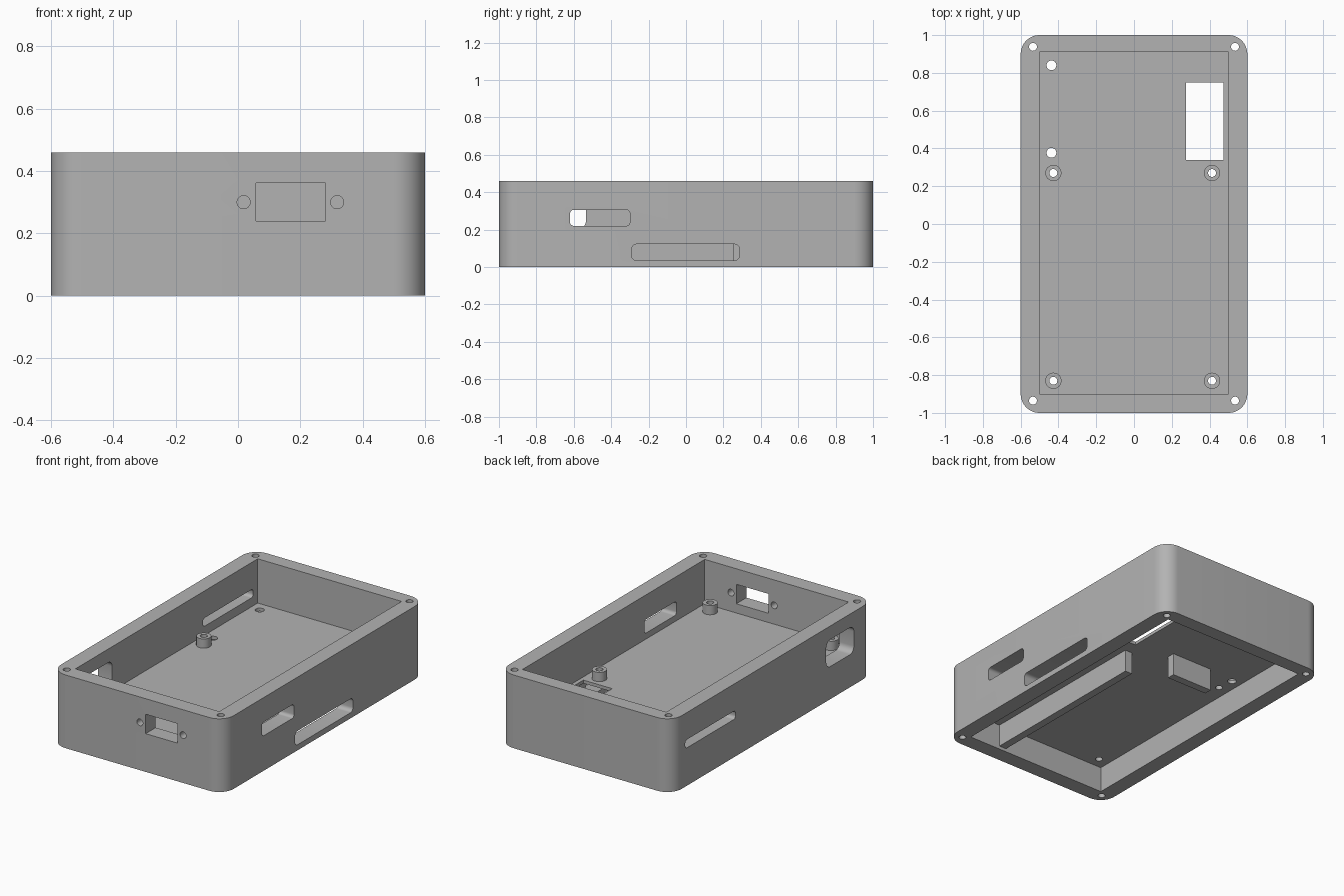
import bpy, bmesh
from math import cos, sin, pi

if "Cube" in bpy.data.objects:
    bpy.data.objects.remove(bpy.data.objects["Cube"], do_unlink=True)

grey = bpy.data.materials.new("plain_grey")
grey.use_nodes = True
grey.diffuse_color = (0.45, 0.45, 0.45, 1)
grey.node_tree.nodes["Principled BSDF"].inputs["Base Color"].default_value = grey.diffuse_color

AXES = {"x": lambda u, v, w: (w, u, v),
        "y": lambda u, v, w: (u, w, v),
        "z": lambda u, v, w: (u, v, w)}


def prism(name, axis, u, v, w, radius=0, steps=8):
    """Rounded rectangle over ranges u and v, extruded along axis over range w."""
    pts = []
    corners = [(u[1], v[1], -1, -1), (u[0], v[1], 1, -1),
               (u[0], v[0], 1, 1), (u[1], v[0], -1, 1)]
    for k, (cu, cv, su, sv) in enumerate(corners):
        if not radius:
            pts.append((cu, cv))
            continue
        for i in range(steps + 1):
            a = (k + i / steps) * pi / 2
            pts.append((cu + su * radius + radius * cos(a),
                        cv + sv * radius + radius * sin(a)))
    bm = bmesh.new()
    low, high = [[bm.verts.new(AXES[axis](a, b, h)) for a, b in pts] for h in w]
    bm.faces.new(low)
    bm.faces.new(high)
    for i in range(len(pts)):
        j = (i + 1) % len(pts)
        bm.faces.new((low[i], low[j], high[j], high[i]))
    bmesh.ops.remove_doubles(bm, verts=bm.verts, dist=1e-5)
    bmesh.ops.recalc_face_normals(bm, faces=bm.faces)
    mesh = bpy.data.meshes.new(name)
    bm.to_mesh(mesh)
    bm.free()
    mesh.materials.append(grey)
    obj = bpy.data.objects.new(name, mesh)
    bpy.context.collection.objects.link(obj)
    return obj


def cylinder(name, axis, cu, cv, r, w):
    e = r * 0.9999  # keeps the four arcs from collapsing into each other
    return prism(name, axis, (cu - r, cu + r), (cv - r, cv + r), w, e, 6)


def select_only(obj):
    bpy.ops.object.select_all(action="DESELECT")
    obj.select_set(True)
    bpy.context.view_layer.objects.active = obj


def cut(obj, cutter):
    cutter.hide_render = True
    select_only(obj)
    mod = obj.modifiers.new("cut", "BOOLEAN")
    mod.operation, mod.solver, mod.object = "DIFFERENCE", "EXACT", cutter
    bpy.ops.object.modifier_apply(modifier=mod.name)
    bpy.data.objects.remove(cutter, do_unlink=True)


# Case body, with an open tray above and below a thin floor
FLOOR, CEILING, TOP = 0.182, 0.162, 0.46
IN_X, IN_Y = (-0.5, 0.5), (-0.9, 0.91)
case = prism("case_body", "z", (-0.6, 0.6), (-1, 1), (0, TOP), 0.1, 12)
cut(case, prism("upper_tray_cutter", "z", IN_X, IN_Y, (FLOOR, 1)))
cut(case, prism("lower_tray_cutter", "z", IN_X, IN_Y, (-1, CEILING)))

# Screw holes through the rim corners
for x in (-0.535, 0.535):
    for y in (-0.935, 0.938):
        cut(case, cylinder("rim_hole_cutter", "z", x, y, 0.021, (-1, 1)))

# Floor window and two plain floor holes
cut(case, prism("window_cutter", "z", (0.275, 0.475), (0.34, 0.75), (0.1, 0.25)))
for y in (0.377, 0.84):
    cut(case, cylinder("floor_hole_cutter", "z", -0.437, y, 0.026, (0.1, 0.25)))

# Front socket opening with its two screw holes
FRONT = (-1.1, -0.85)
cut(case, prism("socket_cutter", "y", (0.058, 0.28), (0.24, 0.362), FRONT))
for x in (0.018, 0.318):
    cut(case, cylinder("socket_screw_cutter", "y", x, 0.3, 0.021, FRONT))

# Rounded slots in the side walls
LEFT, RIGHT = (0.45, 0.7), (-0.7, -0.45)
for y, z, r, side in [((-0.62, -0.3), (0.22, 0.306), 0.02, LEFT),
                      ((-0.29, 0.285), (0.035, 0.122), 0.025, LEFT),
                      ((0.365, 0.865), (0.238, 0.29), 0.02, RIGHT),
                      ((-0.81, -0.535), (0.205, 0.375), 0.04, RIGHT)]:
    cut(case, prism("slot_cutter", "x", y, z, side, r, 6))

# Hollow standoffs on the floor
for x in (-0.427, 0.413):
    for y in (-0.83, 0.27):
        post = cylinder("standoff", "z", x, y, 0.043, (FLOOR - 0.01, 0.24))
        for part in (case, post):
            cut(part, cylinder("bore_cutter", "z", x, y, 0.021, (0.1, 0.4)))

# Ribs hanging under the floor
prism("long_rib", "z", (0.23, 0.28), (-0.905, 0.255), (0.02, CEILING + 0.005))
prism("short_rib", "z", (-0.25, 0.036), (0.355, 0.405), (0.02, CEILING + 0.005))

# Smooth the rounded corners, keep the edges sharp
for obj in bpy.context.collection.objects:
    if obj.type == "MESH" and obj.name.startswith(("case", "standoff")):
        select_only(obj)
        bpy.ops.object.shade_smooth_by_angle(angle=pi / 6)
